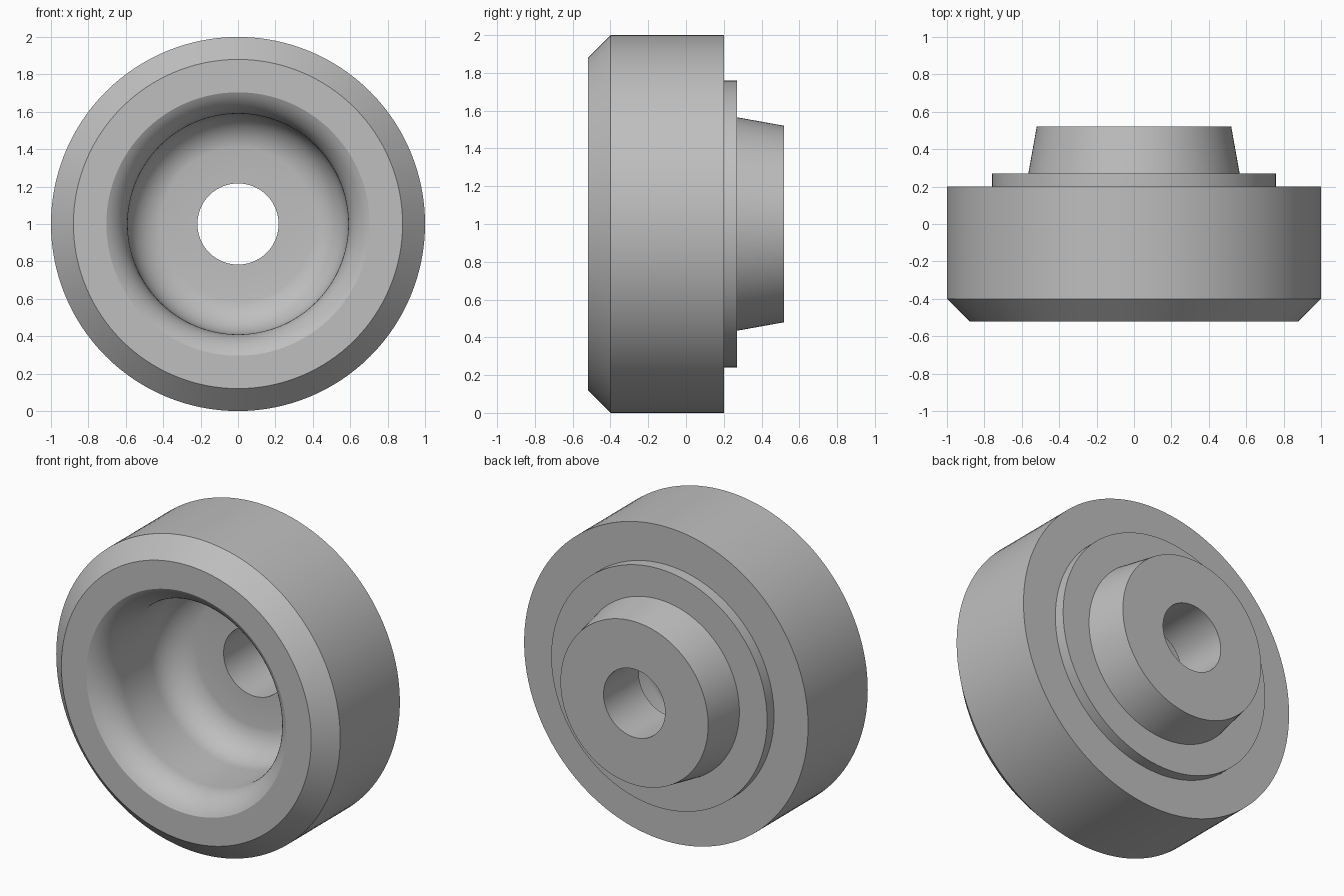
import bpy
import bmesh
import math
from mathutils import Matrix, Vector

SEGMENTS = 128

cube = bpy.data.objects.get("Cube")
if cube:
    bpy.data.objects.remove(cube, do_unlink=True)

grey = bpy.data.materials.new("plain_grey")
grey.use_nodes = True
colour = (0.52, 0.52, 0.52, 1)
grey.diffuse_color = colour
grey.node_tree.nodes["Principled BSDF"].inputs["Base Color"].default_value = colour


def arc(centre_r, centre_y, radius, start, end, steps=12):
    """Points (radius from axis, depth) along an arc, angles in degrees."""
    points = []
    for i in range(steps + 1):
        a = math.radians(start + (end - start) * i / steps)
        points.append((centre_r + radius * math.cos(a), centre_y + radius * math.sin(a)))
    return points


def lathe(name, profile, material):
    """Spin a closed profile around the y axis at z = 1."""
    bm = bmesh.new()
    verts = [bm.verts.new((r, y, 0)) for r, y in profile]
    edges = [bm.edges.new((v, verts[i - 1])) for i, v in enumerate(verts)]
    bmesh.ops.spin(bm, geom=verts + edges, cent=(0, 0, 0), axis=(0, 1, 0),
                   angle=math.tau, steps=SEGMENTS, use_merge=True)
    bmesh.ops.remove_doubles(bm, verts=bm.verts, dist=0.0001)
    bmesh.ops.recalc_face_normals(bm, faces=bm.faces)
    bmesh.ops.transform(bm, matrix=Matrix.Translation(Vector((0, 0, 1))), verts=bm.verts)
    mesh = bpy.data.meshes.new(name)
    bm.to_mesh(mesh)
    bm.free()
    mesh.materials.append(material)
    obj = bpy.data.objects.new(name, mesh)
    bpy.context.collection.objects.link(obj)
    bpy.ops.object.select_all(action="DESELECT")
    obj.select_set(True)
    bpy.context.view_layer.objects.active = obj
    bpy.ops.object.shade_smooth_by_angle(angle=math.radians(20))
    return obj


# Outside: chamfered drum, shallow step and tapered hub
outside = [(0.88, -0.52), (1, -0.4), (1, 0.2), (0.76, 0.2), (0.76, 0.27),
           (0.565, 0.27), (0.52, 0.52)]
# Bore through the hub
bore = [(0.217, 0.52), (0.217, 0.165)]
# Inside: rounded floor corner, straight wall and rounded lip
floor_corner = arc(0.39, -0.035, 0.2, 84, 0)
lip = arc(0.805, -0.33, 0.215, 180, 242)

lathe("stepped_ring", outside + bore + floor_corner + lip, grey)
